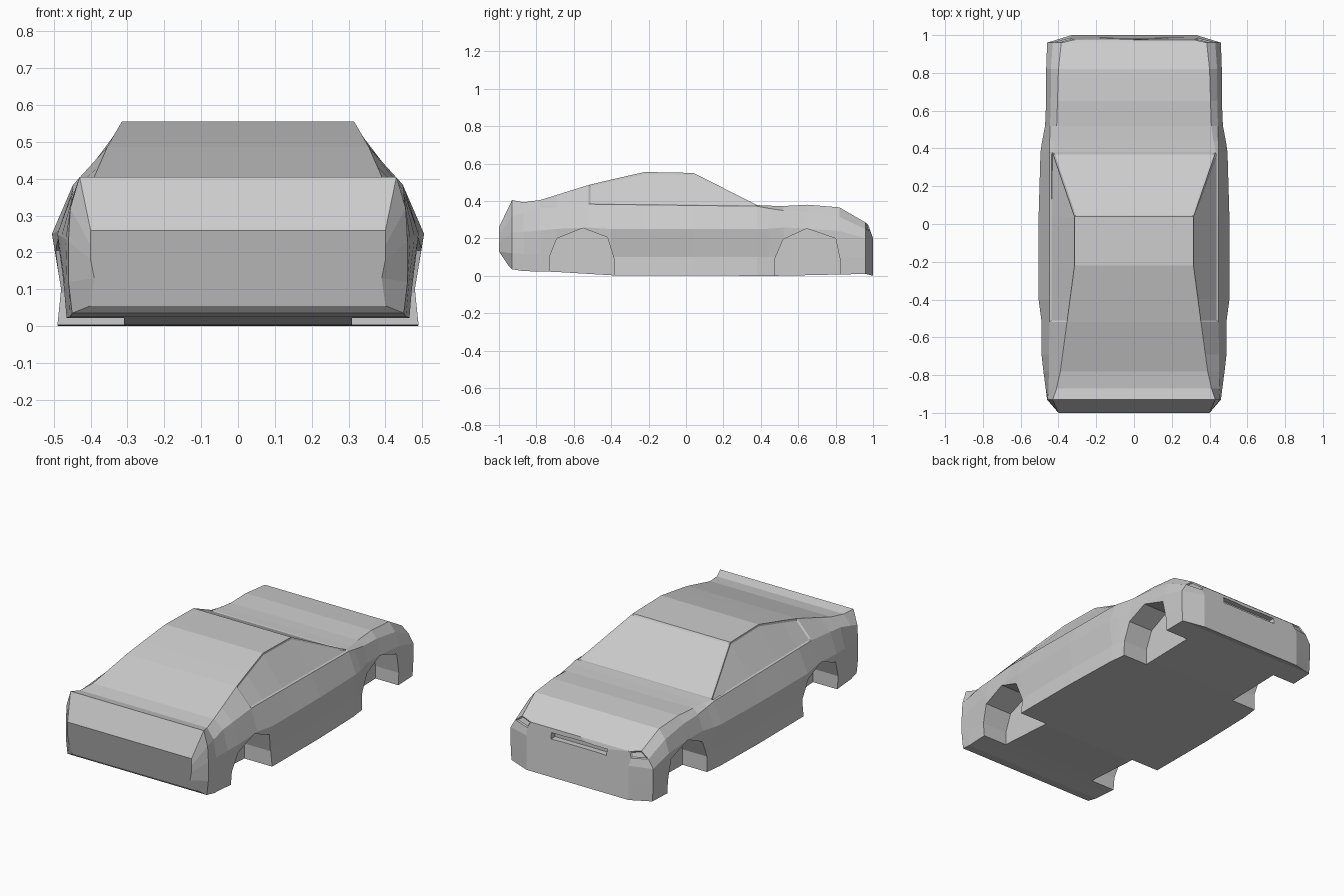
import bpy, bmesh

if "Cube" in bpy.data.objects:
    bpy.data.objects.remove(bpy.data.objects["Cube"])

# Lengthwise rails of the right half: (y, x, z), from the floor up to the roof edge
RAILS = [
    [(-0.93, .45, .035), (-0.88, .455, .025), (-0.73, .465, .023), (-0.40, .49, .003),
     (0.30, .49, 0), (0.50, .465, 0), (0.96, .455, .01)],
    [(-0.93, .46, .12), (-0.70, .475, .11), (-0.40, .48, .10), (0.30, .48, .10),
     (0.50, .465, .10), (0.96, .46, .10)],
    [(-0.93, .46, .23), (-0.70, .49, .25), (-0.55, .485, .26), (-0.40, .505, .25),
     (0.30, .505, .25), (0.42, .49, .25), (0.55, .465, .26), (0.82, .465, .24), (0.96, .46, .20)],
    [(-0.93, .455, .32), (-0.78, .45, .36), (-0.52, .448, .383), (0.38, .448, .372),
     (0.50, .445, .35), (0.68, .44, .34), (0.82, .44, .315), (0.96, .43, .25)],
    [(-0.93, .43, .405), (-0.87, .41, .393), (-0.78, .39, .405), (-0.50, .352, .492),
     (-0.22, .315, .555), (0.04, .315, .55), (0.38, .432, .378), (0.50, .41, .372),
     (0.65, .405, .38), (0.82, .40, .366), (0.96, .385, .285)],
]
STATIONS = [-.93, -.87, -.78, -.69, -.52, -.40, -.22, .04, .38, .44, .52, .65, .82, .96]
REAR = [(.40, -.95, .055), (.39, -1, .13), (.40, -1, .18), (.40, -1, .22), (.40, -1, .26)]
NOSE = [(.33, 1, .0), (.33, 1, .10), (.33, 1, .20), (.335, .985, .24), (.32, .975, .272)]


def on_rail(rail, y):
    for (y0, x0, z0), (y1, x1, z1) in zip(rail, rail[1:]):
        if y <= y1 + 1e-6:
            t = (y - y0) / (y1 - y0)
            return (x0 + (x1 - x0) * t, y, z0 + (z1 - z0) * t)
    return (rail[-1][1], y, rail[-1][2])


def full_ring(half):
    top = half[-1]
    return half + [(0, top[1], top[2])] + [(-x, y, z) for x, y, z in reversed(half)]


def prism(name, outline, x0, x1):
    bm = bmesh.new()
    a = [bm.verts.new((x0, y, z)) for y, z in outline]
    b = [bm.verts.new((x1, y, z)) for y, z in outline]
    bm.faces.new(a)
    bm.faces.new(b)
    for i in range(len(a)):
        j = (i + 1) % len(a)
        bm.faces.new((a[i], a[j], b[j], b[i]))
    bmesh.ops.recalc_face_normals(bm, faces=bm.faces)
    return finish(name, bm)


def finish(name, bm):
    mesh = bpy.data.meshes.new(name)
    bm.to_mesh(mesh)
    bm.free()
    obj = bpy.data.objects.new(name, mesh)
    bpy.context.collection.objects.link(obj)
    return obj


# Body shell lofted from tail to nose
rings = [REAR] + [[on_rail(r, y) for r in RAILS] for y in STATIONS] + [NOSE]
bm = bmesh.new()
loops = [[bm.verts.new(p) for p in full_ring(r)] for r in rings]
n = len(loops[0])
grid = {}
for s in range(len(loops) - 1):
    a, b = loops[s], loops[s + 1]
    for i in range(n):
        j = (i + 1) % n
        grid[s, i] = bm.faces.new((a[i], a[j], b[j], b[i]))
bm.faces.new(loops[0])
bm.faces.new(loops[-1])
bmesh.ops.recalc_face_normals(bm, faces=bm.faces)

# Recessed side windows, windscreen and headlights
s_back, s_roof, s_nose = (STATIONS.index(y) + 1 for y in (-.52, .04, .96))
regions = [[grid[s, i] for s in range(s_back, s_roof + 1)] for i in (3, n - 5)]
regions.append([grid[s_roof, i] for i in (4, 5)])
regions += [[grid[s_nose, i]] for i in (3, n - 5)]
for k, faces in enumerate(regions):
    small = k > 2
    bmesh.ops.inset_region(bm, faces=faces, thickness=.006 if small else .01,
                           depth=-.006, use_even_offset=True)
body = finish("car_body", bm)

# Wheel wells and grille slot
REAR_ARCH = [(-.73, -.1), (-.73, .10), (-.69, .20), (-.55, .255), (-.42, .205), (-.385, .09), (-.385, -.1)]
FRONT_ARCH = [(.475, -.1), (.475, .09), (.52, .195), (.645, .252), (.80, .20), (.825, .08), (.825, -.1)]
GRILLE = [(.95, .215), (1.05, .215), (1.05, .25), (.95, .25)]
cutters = [prism("wheel_well_cutter", arch, .31 * side, .65 * side)
           for arch in (REAR_ARCH, FRONT_ARCH) for side in (1, -1)]
cutters.append(prism("grille_cutter", GRILLE, -.18, .18))
bpy.context.view_layer.objects.active = body
for cutter in cutters:
    cutter.hide_render = True
    mod = body.modifiers.new("cut", 'BOOLEAN')
    mod.operation = 'DIFFERENCE'
    mod.solver = 'EXACT'
    mod.object = cutter
    bpy.ops.object.modifier_apply(modifier=mod.name)
    bpy.data.objects.remove(cutter)
